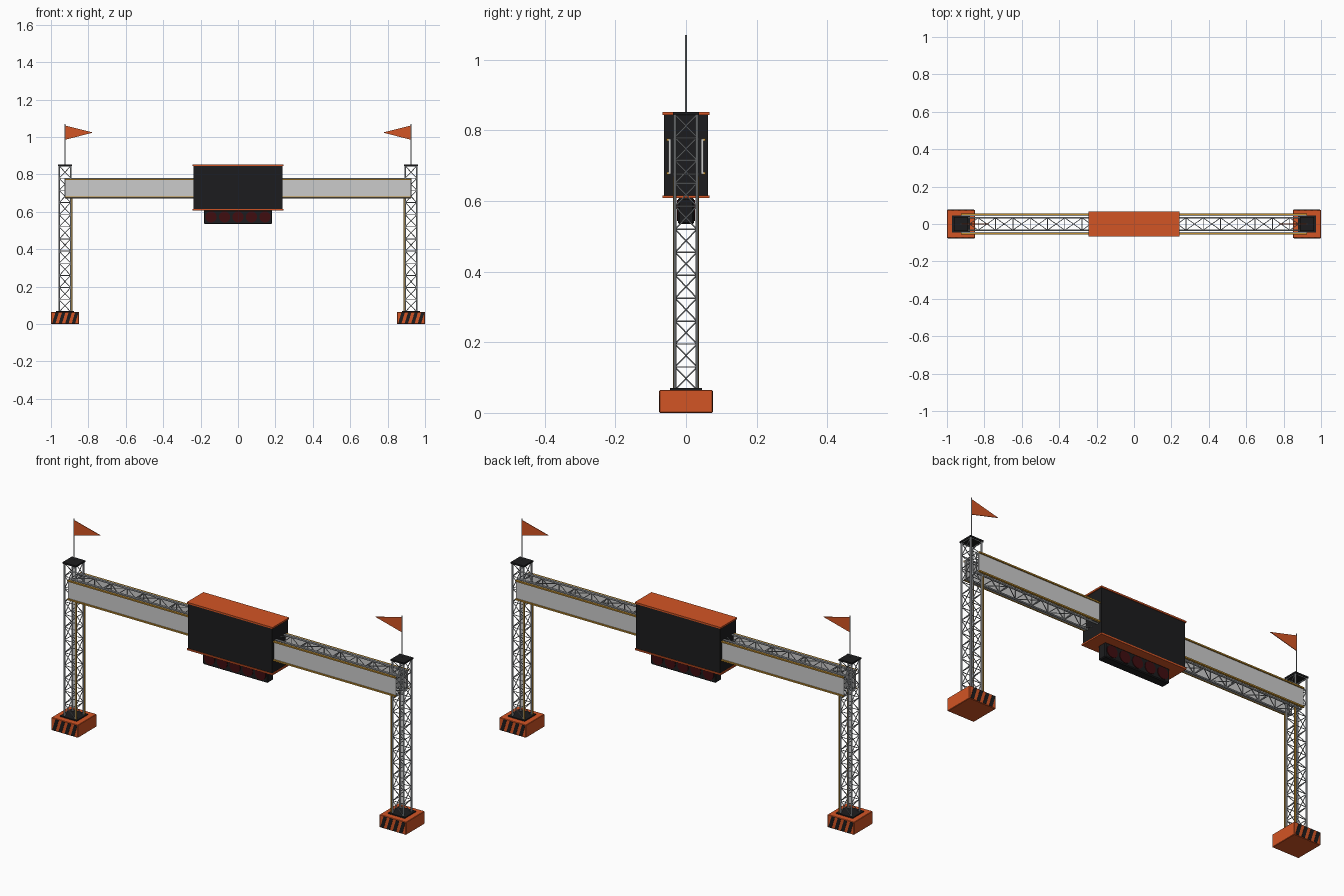
import bpy
import bmesh
from math import pi
from mathutils import Matrix, Vector

default_cube = bpy.data.objects.get("Cube")
if default_cube:
    bpy.data.objects.remove(default_cube, do_unlink=True)


def make_material(name, colour):
    material = bpy.data.materials.new(name)
    material.use_nodes = True
    rgba = (*colour, 1)
    material.diffuse_color = rgba
    material.node_tree.nodes["Principled BSDF"].inputs["Base Color"].default_value = rgba
    return material


ORANGE = make_material("safety orange", (0.65, 0.09, 0.018))
BLACK = make_material("matte black", (0.012, 0.012, 0.013))
METAL = make_material("truss metal", (0.42, 0.44, 0.46))
PANEL = make_material("banner grey", (0.6, 0.6, 0.6))
OCHRE = make_material("ochre trim", (0.55, 0.28, 0.03))
RED = make_material("unlit lamp red", (0.05, 0.004, 0.005))


def finish(name, bm, material, smooth=False):
    bmesh.ops.recalc_face_normals(bm, faces=bm.faces)
    mesh = bpy.data.meshes.new(name)
    bm.to_mesh(mesh)
    bm.free()
    mesh.materials.append(material)
    obj = bpy.data.objects.new(name, mesh)
    bpy.context.collection.objects.link(obj)
    if smooth:
        bpy.ops.object.select_all(action="DESELECT")
        obj.select_set(True)
        bpy.context.view_layer.objects.active = obj
        bpy.ops.object.shade_smooth_by_angle()
    return obj


def box(name, centre, size, material, bevel=0):
    bm = bmesh.new()
    matrix = Matrix.Translation(centre) @ Matrix.Diagonal((*size, 1))
    bmesh.ops.create_cube(bm, size=1, matrix=matrix)
    if bevel:
        bmesh.ops.bevel(bm, geom=bm.edges[:], offset=bevel, segments=1, affect="EDGES")
    return finish(name, bm, material)


def add_tube(bm, start, end, radius, sides):
    start, end = Vector(start), Vector(end)
    axis = end - start
    turn = axis.to_track_quat("Z", "Y").to_matrix().to_4x4()
    bmesh.ops.create_cone(bm, cap_ends=True, segments=sides, radius1=radius, radius2=radius,
                          depth=axis.length, matrix=Matrix.Translation((start + end) / 2) @ turn)


def tube(name, start, end, radius, material, sides=8):
    bm = bmesh.new()
    add_tube(bm, start, end, radius, sides)
    return finish(name, bm, material, True)


def prism(name, outline, y, thickness, material):
    """Extrude an x-z outline along y."""
    bm = bmesh.new()
    face = bm.faces.new([bm.verts.new((x, y - thickness / 2, z)) for x, z in outline])
    grown = bmesh.ops.extrude_face_region(bm, geom=[face])["geom"]
    verts = [g for g in grown if isinstance(g, bmesh.types.BMVert)]
    bmesh.ops.translate(bm, verts=verts, vec=(0, thickness, 0))
    return finish(name, bm, material)


def truss(name, length, half_a, half_b, bays, matrix):
    """Four chords along local z, with ring struts and zigzag braces."""
    bm = bmesh.new()
    corners = [(half_a, half_b), (-half_a, half_b), (-half_a, -half_b), (half_a, -half_b)]
    step = length / bays
    for side, here in enumerate(corners):
        there = corners[(side + 1) % len(corners)]
        add_tube(bm, (*here, 0), (*here, length), 0.0045, 8)
        for bay in range(bays + 1):
            low = bay * step
            add_tube(bm, (*here, low), (*there, low), 0.002, 6)
            if bay < bays:
                a, b = (here, there) if bay % 2 else (there, here)
                add_tube(bm, (*a, low), (*b, low + step), 0.002, 6)
    bm.transform(matrix)
    return finish(name, bm, METAL, True)


BASE_TOP = 0.065
TOWER_TOP = 0.845
TOWER_X = 0.925

for side, label in ((1, "left"), (-1, "right")):
    x = side * TOWER_X

    # Weighted foot with hazard stripes on front and back
    box(f"{label}_base", (x, 0, BASE_TOP / 2), (0.15, 0.15, BASE_TOP), ORANGE, 0.002)
    for facing, face in ((-1, "front"), (1, "back")):
        for i in range(4):
            start = -0.069 + i * 0.035
            outline = [(start, 0.003), (start + 0.018, 0.003),
                       (start + 0.036, 0.062), (start + 0.018, 0.062)]
            outline = [(x - facing * min(u, 0.073), z) for u, z in outline]
            prism(f"{label}_{face}_stripe_{i + 1}", outline, facing * 0.0755, 0.002, BLACK)

    # Lattice tower between two end plates
    box(f"{label}_foot_plate", (x, 0, BASE_TOP + 0.002), (0.094, 0.09, 0.006), BLACK)
    truss(f"{label}_tower", TOWER_TOP - BASE_TOP, 0.031, 0.031, 12,
          Matrix.Translation((x, 0, BASE_TOP)))
    box(f"{label}_cap_plate", (x, 0, TOWER_TOP + 0.003), (0.075, 0.075, 0.008), BLACK)

    # Ochre strips on the inner tower edges
    for y in (-0.034, 0.034):
        box(f"{label}_tower_strip", (x - side * 0.037, y, 0.37), (0.006, 0.006, 0.6), OCHRE)

    # Pennant pointing to the middle
    tube(f"{label}_flag_pole", (x, 0, TOWER_TOP), (x, 0, 1.07), 0.0025, METAL)
    prism(f"{label}_flag", [(x, 1.062), (x, 0.985), (x - side * 0.15, 1.024)],
          0, 0.003, ORANGE)

# Lattice beam across the towers
BEAM_Z = 0.726
truss("beam_truss", 2 * TOWER_X, 0.05, 0.033, 20,
      Matrix.Translation((-TOWER_X, 0, BEAM_Z)) @ Matrix.Rotation(pi / 2, 4, "Y"))

# Long banners with trim, front and back
for facing, face in ((-1, "front"), (1, "back")):
    box(f"{face}_banner", (0, facing * 0.046, BEAM_Z), (2 * TOWER_X, 0.006, 0.1), PANEL)
    for edge, level in ((-1, "lower"), (1, "upper")):
        box(f"{face}_{level}_trim", (0, facing * 0.051, BEAM_Z + edge * 0.047),
            (2 * TOWER_X, 0.008, 0.007), OCHRE)

# Display housing with orange lids
box("display_housing", (0, 0, 0.73), (0.474, 0.126, 0.236), BLACK)
for z, level in ((0.848, "top"), (0.612, "bottom")):
    box(f"display_{level}_plate", (0, 0, z), (0.484, 0.134, 0.008), ORANGE)

# Start lamp bar with five lenses on each side
box("lamp_bar", (0, 0, 0.572), (0.366, 0.046, 0.074), BLACK, 0.004)
for facing, face in ((-1, "front"), (1, "back")):
    for i in range(5):
        x = (i - 2) * 0.072
        tube(f"{face}_lamp_{i + 1}", (x, facing * 0.02, 0.573),
             (x, facing * 0.026, 0.573), 0.03, RED, 20)
